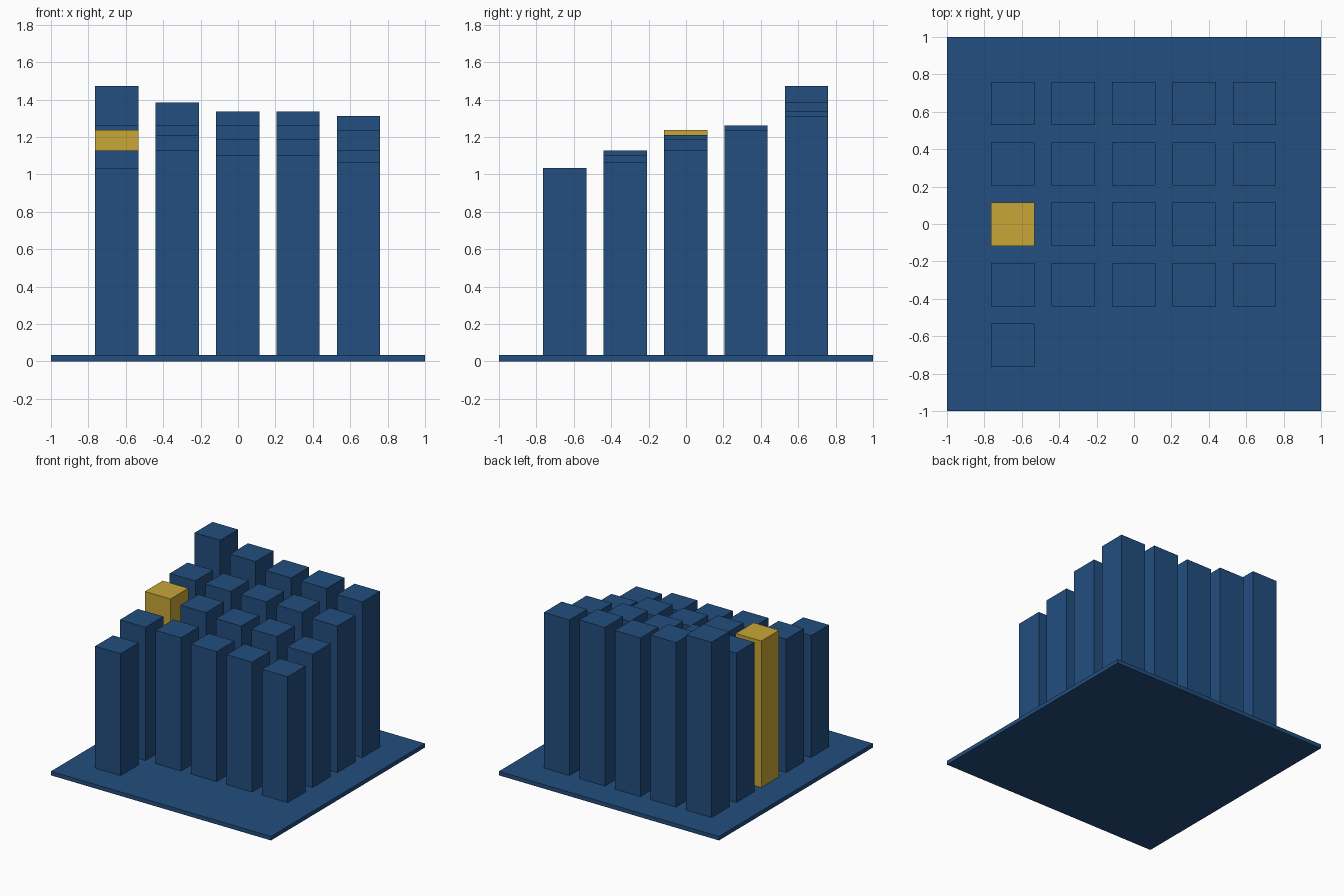
import bpy

# Remove the default cube
default = bpy.data.objects.get("Cube")
if default:
    bpy.data.objects.remove(default, do_unlink=True)


def make_material(name, rgb):
    mat = bpy.data.materials.new(name)
    mat.use_nodes = True
    colour = (*rgb, 1.0)
    mat.diffuse_color = colour
    mat.node_tree.nodes["Principled BSDF"].inputs["Base Color"].default_value = colour
    return mat


def box(name, x, y, bottom, top, width, mat):
    bpy.ops.mesh.primitive_cube_add(size=1, location=(x, y, (bottom + top) / 2))
    obj = bpy.context.object
    obj.name = name
    obj.scale = (width, width, top - bottom)
    bpy.ops.object.transform_apply(location=False, rotation=False, scale=True)
    obj.data.materials.append(mat)
    return obj


blue = make_material("deep blue", (0.0159, 0.0762, 0.209))
gold = make_material("gold", (0.578, 0.381, 0.038))

BASE_TOP = 0.033
BAR_WIDTH = 0.232
SPACING = 0.323
OFFSET = -0.002

# Base plate
box("base_plate", 0, 0, 0, BASE_TOP, 2, blue)

# Bar top heights: rows run front to back, each listed from -x to +x
rows = [
    [1.034],
    [1.128, 1.128, 1.10, 1.10, 1.067],
    [1.237, 1.211, 1.187, 1.187, 1.128],
    [1.262, 1.262, 1.262, 1.262, 1.237],
    [1.473, 1.384, 1.336, 1.336, 1.311],
]
HIGHLIGHT = (2, 0)

# Grid of bars, with a single highlighted one
for r, heights in enumerate(rows):
    for c, top in enumerate(heights):
        special = (r, c) == HIGHLIGHT
        name = "highlight_bar" if special else f"bar_row{r + 1}_column{c + 1}"
        box(name, OFFSET + (c - 2) * SPACING, OFFSET + (r - 2) * SPACING,
            BASE_TOP, top, BAR_WIDTH, gold if special else blue)
